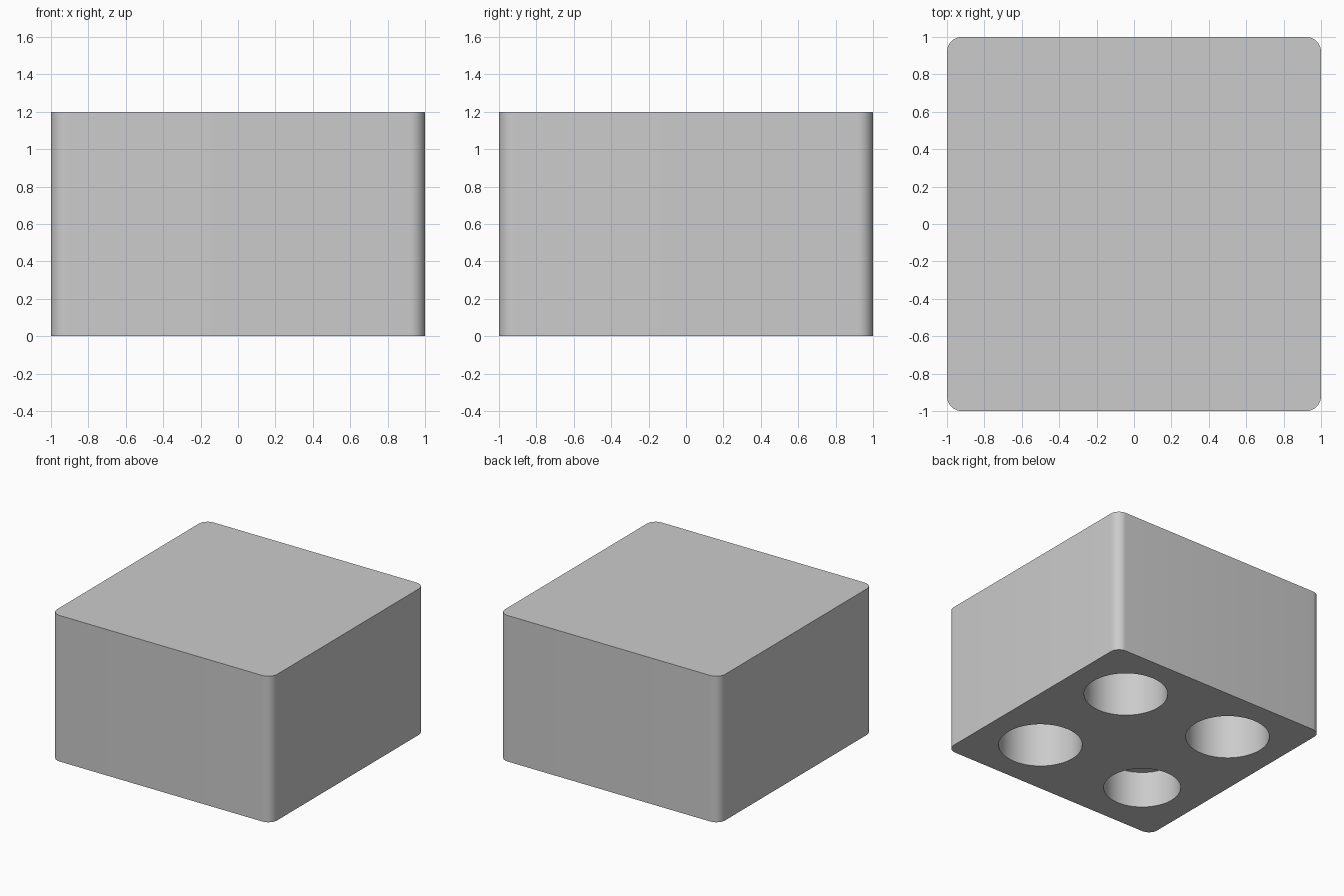
import bpy
import bmesh
import math

if "Cube" in bpy.data.objects:
    bpy.data.objects.remove(bpy.data.objects["Cube"])

H = 1.2          # block height
R = 0.08         # vertical corner radius
SEG = 10         # segments per rounded corner

grey = bpy.data.materials.new("plain grey")
grey.diffuse_color = (0.6, 0.6, 0.6, 1.0)
grey.use_nodes = True
grey.node_tree.nodes["Principled BSDF"].inputs["Base Color"].default_value = grey.diffuse_color


def make_object(name, bm):
    mesh = bpy.data.meshes.new(name)
    bm.to_mesh(mesh)
    bm.free()
    ob = bpy.data.objects.new(name, mesh)
    bpy.context.collection.objects.link(ob)
    return ob


# Body: rounded square extruded upwards
bm = bmesh.new()
outline = []
for corner, (sx, sy) in enumerate([(1, 1), (-1, 1), (-1, -1), (1, -1)]):
    for i in range(SEG + 1):
        a = math.pi / 2 * (corner + i / SEG)
        outline.append(bm.verts.new((sx * (1 - R) + R * math.cos(a),
                                     sy * (1 - R) + R * math.sin(a), 0)))
base = bm.faces.new(outline)
top = bmesh.ops.extrude_face_region(bm, geom=[base])
bmesh.ops.translate(bm, vec=(0, 0, H),
                    verts=[g for g in top["geom"] if isinstance(g, bmesh.types.BMVert)])
bmesh.ops.recalc_face_normals(bm, faces=bm.faces)
body = make_object("block_body", bm)
body.data.materials.append(grey)

# Blind round holes in the underside: x, y, radius, depth
holes = [(0.5, 0.5, 0.315, 0.66), (-0.5, 0.5, 0.315, 0.66),
         (0.5, -0.5, 0.315, 0.66), (-0.5, -0.5, 0.29, 0.30)]
for x, y, radius, depth in holes:
    bm = bmesh.new()
    bmesh.ops.create_cone(bm, cap_ends=True, segments=64, radius1=radius,
                          radius2=radius, depth=depth + 0.2)
    bmesh.ops.translate(bm, vec=(x, y, (depth - 0.2) / 2), verts=bm.verts)
    cutter = make_object("hole_cutter", bm)
    cutter.data.materials.append(grey)
    cutter.hide_render = True
    cutter.hide_set(True)
    mod = body.modifiers.new("hole", 'BOOLEAN')
    mod.operation = 'DIFFERENCE'
    mod.solver = 'EXACT'
    mod.object = cutter

# Apply the cuts, then remove the cutters
bpy.context.view_layer.objects.active = body
body.select_set(True)
for mod in list(body.modifiers):
    bpy.ops.object.modifier_apply(modifier=mod.name)
for ob in list(bpy.data.objects):
    if ob.name.startswith("hole_cutter"):
        bpy.data.objects.remove(ob)

# Smooth curved walls, keep crisp rims
bpy.ops.object.shade_smooth_by_angle(angle=math.radians(30))
